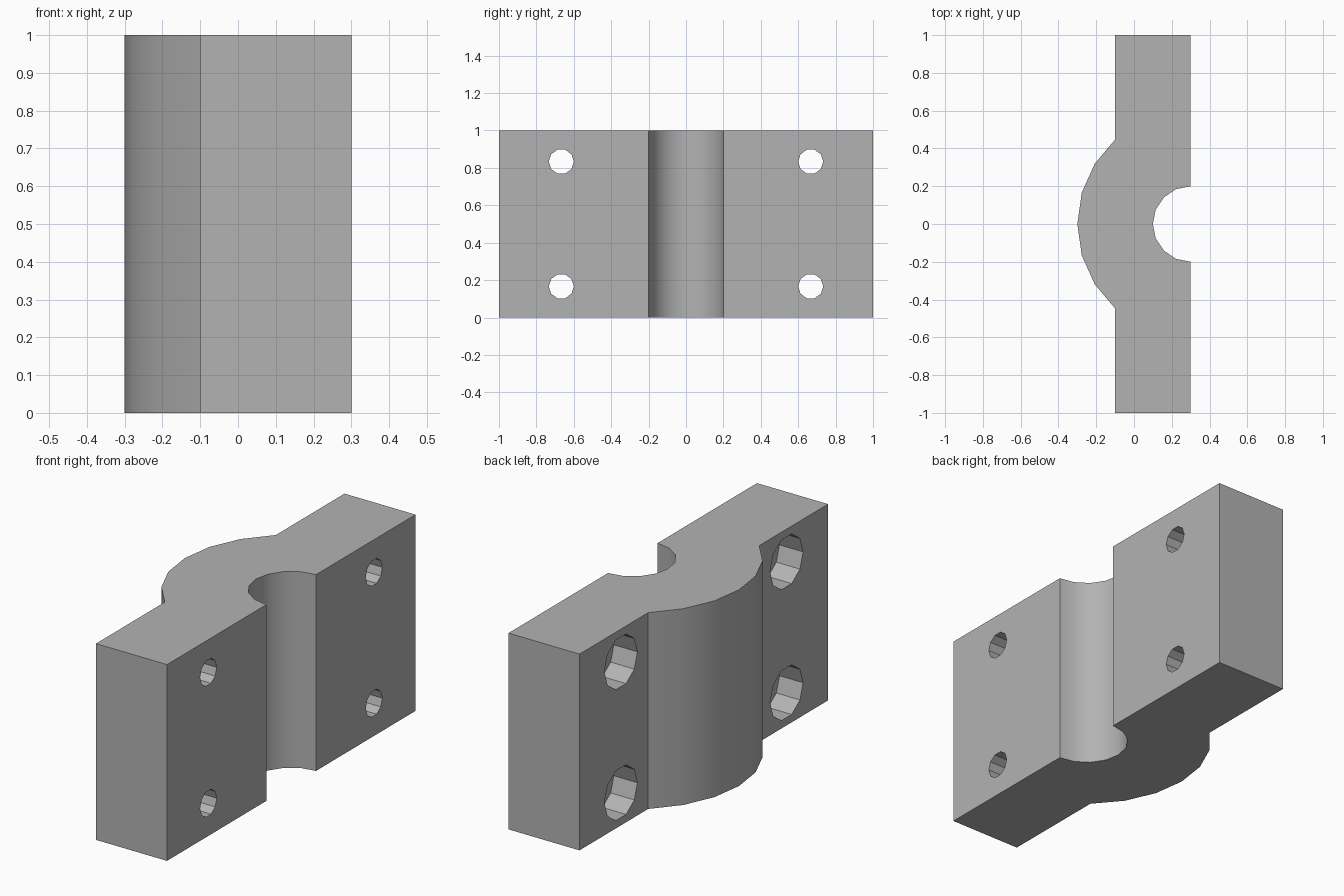
import bpy
import math

if "Cube" in bpy.data.objects:
    bpy.data.objects.remove(bpy.data.objects["Cube"], do_unlink=True)

FACE = 0.3            # x of the mating face, also the axis of both arcs
BACK = -0.1           # x of the flange backs
OUTER, BORE = 0.6, 0.2
HOLE, SINK, DEPTH = 0.067, 0.133, 0.133
SIDES = 10

grey = bpy.data.materials.new("plain_grey")
grey.use_nodes = True
colour = (0.45, 0.45, 0.45, 1)
grey.diffuse_color = colour
grey.node_tree.nodes["Principled BSDF"].inputs["Base Color"].default_value = colour


def arc(radius, half_angle, steps):
    """Points bulging towards -x, from +y to -y, around the bore axis."""
    angles = [half_angle * (1 - 2 * i / steps) for i in range(steps + 1)]
    return [(FACE - radius * math.cos(a), radius * math.sin(a)) for a in angles]


def prism(name, outline, height):
    n = len(outline)
    verts = [(x, y, z) for z in (0, height) for x, y in outline]
    faces = [tuple(reversed(range(n))), tuple(range(n, 2 * n))]
    faces += [(i, (i + 1) % n, n + (i + 1) % n, n + i) for i in range(n)]
    mesh = bpy.data.meshes.new(name)
    mesh.from_pydata(verts, [], faces)
    obj = bpy.data.objects.new(name, mesh)
    bpy.context.collection.objects.link(obj)
    return obj


# Clamp half: flanges, rounded back and half-round bore in one profile
outline = [(FACE, 1), (BACK, 1)]
outline += arc(OUTER, math.acos((FACE - BACK) / OUTER), 6)
outline += [(BACK, -1), (FACE, -1)]
outline += reversed(arc(BORE, math.pi / 2, 8))
clamp = prism("clamp_half", outline, 1)
clamp.data.materials.append(grey)


def cut(radius, x0, x1, y, z):
    bpy.ops.mesh.primitive_cylinder_add(
        vertices=SIDES, radius=radius, depth=x1 - x0,
        location=((x0 + x1) / 2, y, z), rotation=(0, math.pi / 2, 0))
    cutter = bpy.context.object
    cutter.name = "hole_cutter"
    cutter.data.materials.append(grey)
    mod = clamp.modifiers.new("bolt_hole", "BOOLEAN")
    mod.operation = "DIFFERENCE"
    mod.solver = "EXACT"
    mod.object = cutter
    bpy.context.view_layer.objects.active = clamp
    bpy.ops.object.modifier_apply(modifier=mod.name)
    bpy.data.objects.remove(cutter, do_unlink=True)


# Four bolt holes, counterbored from the back
for y in (-2 / 3, 2 / 3):
    for z in (1 / 6, 5 / 6):
        cut(HOLE, BACK - 0.1, FACE + 0.1, y, z)
        cut(SINK, BACK - 0.1, BACK + DEPTH, y, z)

# Smooth the arcs, keep the bolt holes faceted
bpy.ops.object.select_all(action="DESELECT")
clamp.select_set(True)
bpy.context.view_layer.objects.active = clamp
bpy.ops.object.shade_smooth_by_angle(angle=math.radians(30))
